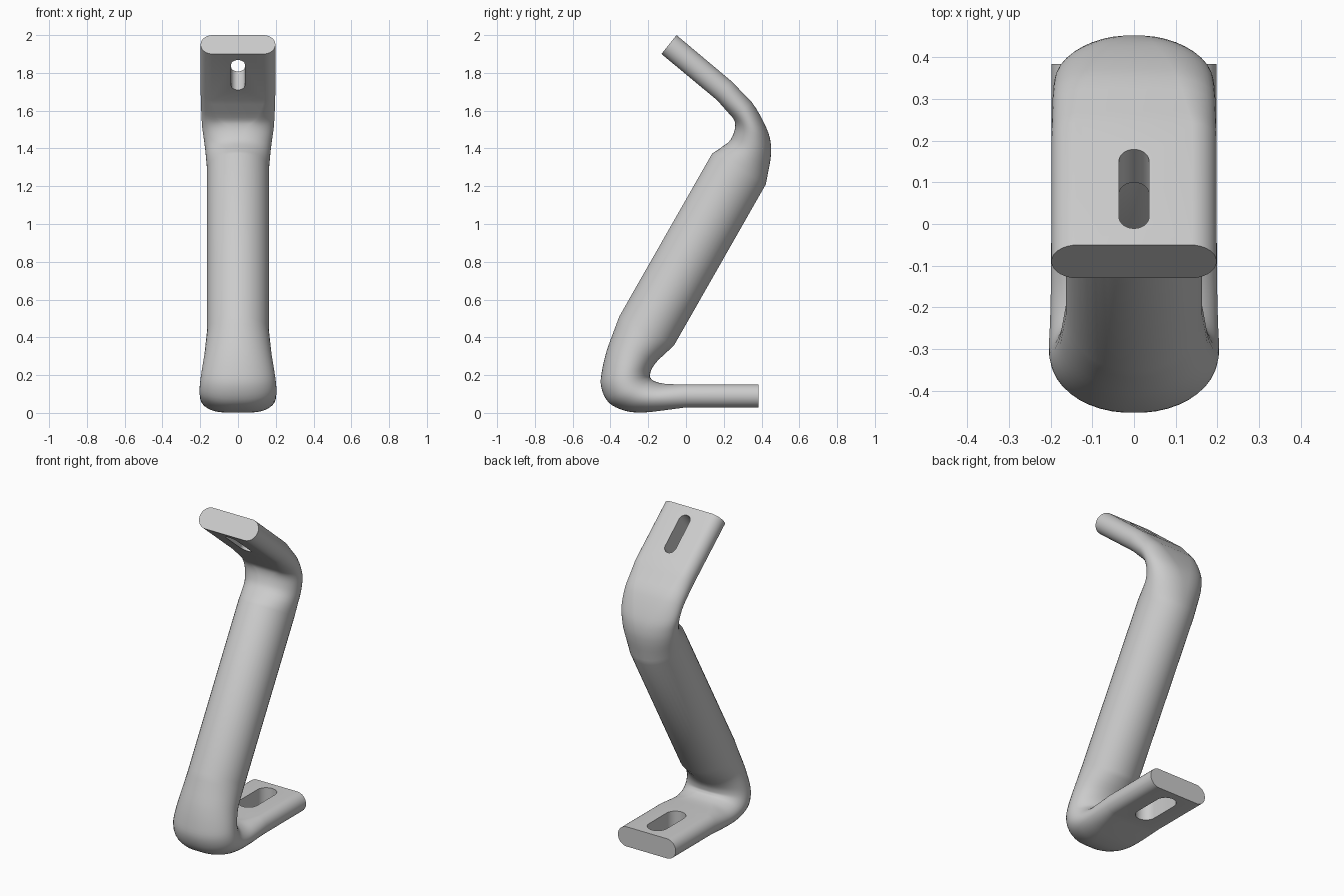
import bpy
import bmesh
import math
from mathutils import Vector

SIDES = 40
STEPS = 4

cube = bpy.data.objects.get("Cube")
if cube:
    bpy.data.objects.remove(cube, do_unlink=True)

steel = bpy.data.materials.new("light grey steel")
steel.use_nodes = True
colour = (0.6, 0.6, 0.6, 1)
steel.diffuse_color = colour
steel.node_tree.nodes["Principled BSDF"].inputs["Base Color"].default_value = colour


def section(row):
    """Ring spanning a front and back point; flatness blends ellipse to stadium."""
    front_y, front_z, back_y, back_z, half_width, flatness = row
    front = Vector((0, front_y, front_z))
    back = Vector((0, back_y, back_z))
    middle = (front + back) / 2
    half_depth = (front - back).length / 2
    across = (front - back).normalized()
    radius = min(half_width, half_depth)
    ring = []
    for i in range(SIDES):
        angle = math.tau * (i + 0.5) / SIDES
        c, s = math.cos(angle), math.sin(angle)
        stadium_x = math.copysign(half_width - radius, c) + radius * c
        stadium_d = math.copysign(half_depth - radius, s) + radius * s
        x = half_width * c * (1 - flatness) + stadium_x * flatness
        d = half_depth * s * (1 - flatness) + stadium_d * flatness
        ring.append(middle + across * d + Vector((x, 0, 0)))
    return ring


def smooth_rows(rows):
    """Catmull-Rom refinement of the rows through a bend."""
    result = []
    last = len(rows) - 1
    for k in range(last):
        before, start = rows[max(k - 1, 0)], rows[k]
        end, after = rows[k + 1], rows[min(k + 2, last)]
        for step in range(STEPS):
            t = step / STEPS
            result.append([
                b + t * (c - a + t * (2 * a - 5 * b + 4 * c - d + t * (3 * (b - c) + d - a))) / 2
                if k not in (0, last - 1) else b + (c - b) * t
                for a, b, c, d in zip(before, start, end, after)])
    return result + [rows[last]]


def loft(name, rows):
    bm = bmesh.new()
    rings = [[bm.verts.new(p) for p in section(row)] for row in rows]
    for low, high in zip(rings, rings[1:]):
        for i in range(SIDES):
            j = (i + 1) % SIDES
            bm.faces.new((low[i], low[j], high[j], high[i]))
    bm.faces.new(rings[0])
    bm.faces.new(rings[-1])
    bmesh.ops.recalc_face_normals(bm, faces=bm.faces)
    mesh = bpy.data.meshes.new(name)
    bm.to_mesh(mesh)
    bm.free()
    mesh.materials.append(steel)
    obj = bpy.data.objects.new(name, mesh)
    bpy.context.collection.objects.link(obj)
    return obj


def cut_slot(target, first, second, half_width, offsets):
    """Cut a round-ended slot between two points, through the given offsets."""
    rows = [(first[0] + y, first[1] + z, second[0] + y, second[1] + z, half_width, 1)
            for y, z in offsets]
    cutter = loft("slot_cutter", rows)
    cutter.hide_render = True
    modifier = target.modifiers.new("slot", "BOOLEAN")
    modifier.operation = "DIFFERENCE"
    modifier.solver = "EXACT"
    modifier.object = cutter
    bpy.ops.object.modifier_apply(modifier=modifier.name)
    bpy.data.objects.remove(cutter, do_unlink=True)


# Bends: front y, front z, back y, back z, half width, flatness
foot_bend = [
    (0, 0.029, 0, 0.151, 0.198, 1),
    (-0.12, 0.013, -0.08, 0.152, 0.199, 0.85),
    (-0.23, 0.002, -0.135, 0.158, 0.2, 0.6),
    (-0.323, 0.011, -0.175, 0.172, 0.202, 0.4),
    (-0.41, 0.055, -0.187, 0.185, 0.204, 0.25),
    (-0.45, 0.14, -0.19, 0.2, 0.2, 0.15),
    (-0.444, 0.23, -0.18, 0.235, 0.191, 0.1),
    (-0.413, 0.352, -0.143, 0.283, 0.177, 0.05),
    (-0.354, 0.51, -0.063, 0.357, 0.164, 0),
]
top_bend = [
    (0.138, 1.373, 0.423, 1.21, 0.164, 0),
    (0.215, 1.425, 0.446, 1.33, 0.172, 0.1),
    (0.246, 1.465, 0.45, 1.42, 0.18, 0.2),
    (0.26, 1.52, 0.425, 1.51, 0.19, 0.4),
    (0.245, 1.565, 0.35, 1.643, 0.195, 0.75),
    (0.165, 1.655, 0.243, 1.754, 0.198, 1),
]
foot_end = (0.383, 0.029, 0.383, 0.151, 0.198, 1)
top_end = (-0.13, 1.9, -0.05, 2, 0.198, 1)

# Round tube flattened into a flange at each end
bracket = loft("tube_bracket",
               [foot_end] + smooth_rows(foot_bend) + smooth_rows(top_bend) + [top_end])
bpy.ops.object.select_all(action="DESELECT")
bracket.select_set(True)
bpy.context.view_layer.objects.active = bracket

# Mounting slots
cut_slot(bracket, (0.335, 0), (0.045, 0), 0.06, [(0, -0.1), (0, 0.3)])
cut_slot(bracket, (-0.01, 1.968), (0.18, 1.81), 0.036, [(0.09, 0.11), (-0.17, -0.21)])

bpy.ops.object.shade_smooth_by_angle(angle=math.radians(35))
